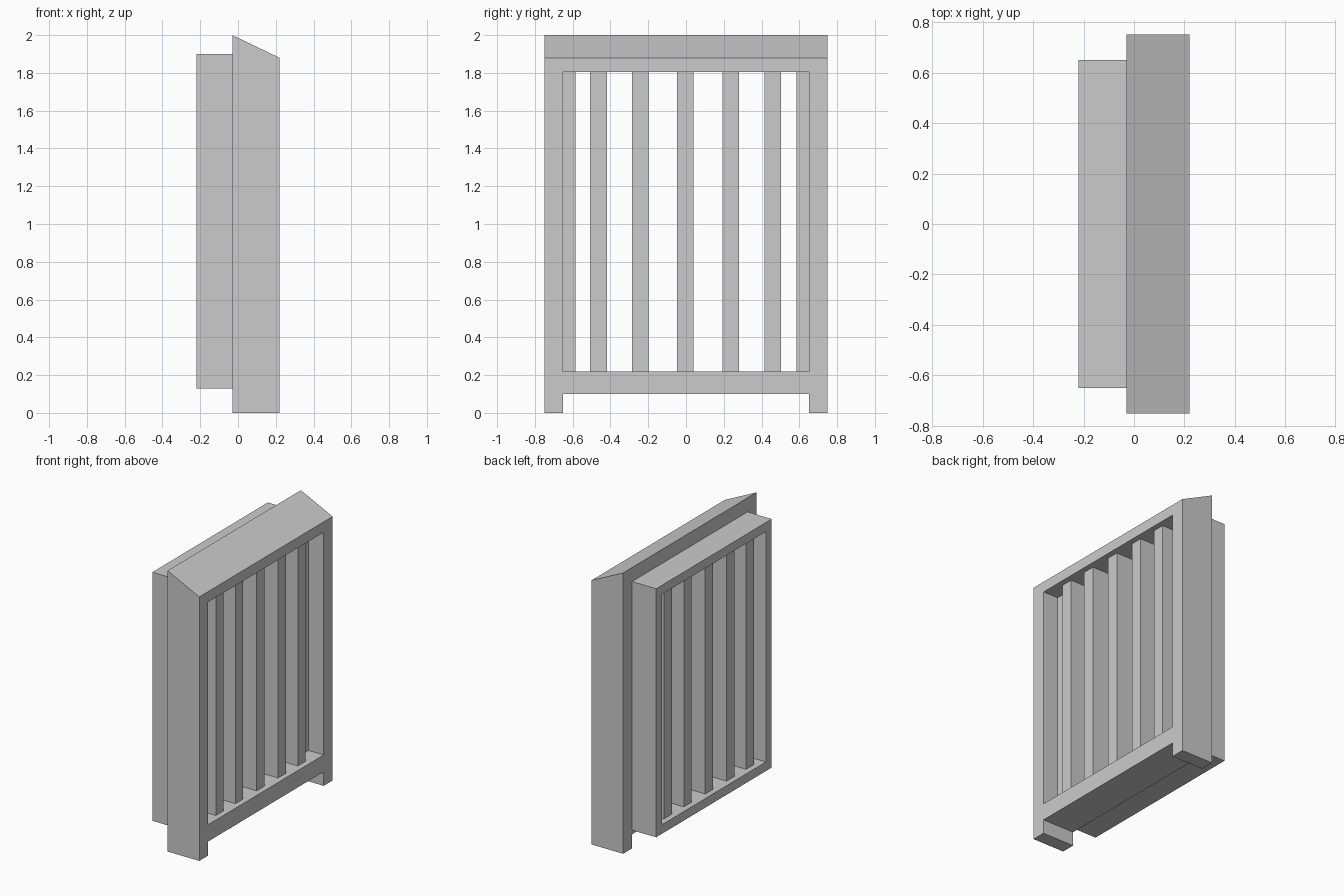
import bpy

if "Cube" in bpy.data.objects:
    bpy.data.objects.remove(bpy.data.objects["Cube"])


def prism(name, profile, y0, y1):
    """Extrude an x-z outline along y."""
    n = len(profile)
    verts = [(x, y, z) for y in (y0, y1) for x, z in profile]
    faces = [tuple(range(n)), tuple(reversed(range(n, 2 * n)))]
    faces += [(i, i + n, (i + 1) % n + n, (i + 1) % n) for i in range(n)]
    mesh = bpy.data.meshes.new(name)
    mesh.from_pydata(verts, [], faces)
    obj = bpy.data.objects.new(name, mesh)
    bpy.context.collection.objects.link(obj)
    return obj


def box(name, x0, x1, y0, y1, z0, z1):
    return prism(name, [(x0, z0), (x1, z0), (x1, z1), (x0, z1)], y0, y1)


def cut(obj, *bounds):
    """Subtract a box from obj, then discard the cutter."""
    cutter = box("cutter", *bounds)
    cutter.hide_render = True
    mod = obj.modifiers.new("cut", 'BOOLEAN')
    mod.operation = 'DIFFERENCE'
    mod.solver = 'EXACT'
    mod.object = cutter
    bpy.context.view_layer.objects.active = obj
    bpy.ops.object.modifier_apply(modifier=mod.name)
    bpy.data.objects.remove(cutter)


# Outer frame: sloped top, window opening, notch leaving two feet
outer = prism("outer_frame", [(-0.03, 0), (0.22, 0), (0.22, 1.88), (-0.03, 2.0)], -0.75, 0.75)
cut(outer, -0.5, 0.5, -0.65, 0.65, 0.22, 1.805)
cut(outer, -0.5, 0.5, -0.65, 0.65, -0.2, 0.1)

# Inner frame projecting out of the back
inner = box("inner_frame", -0.22, 0.10, -0.65, 0.65, 0.13, 1.90)
cut(inner, -0.5, 0.5, -0.585, 0.585, 0.195, 1.835)

# Deep upright slats
for i, y in enumerate((-0.463, -0.243, -0.003, 0.237, 0.46)):
    box(f"slat_{i + 1}", -0.18, 0.18, y - 0.044, y + 0.044, 0.19, 1.84)
